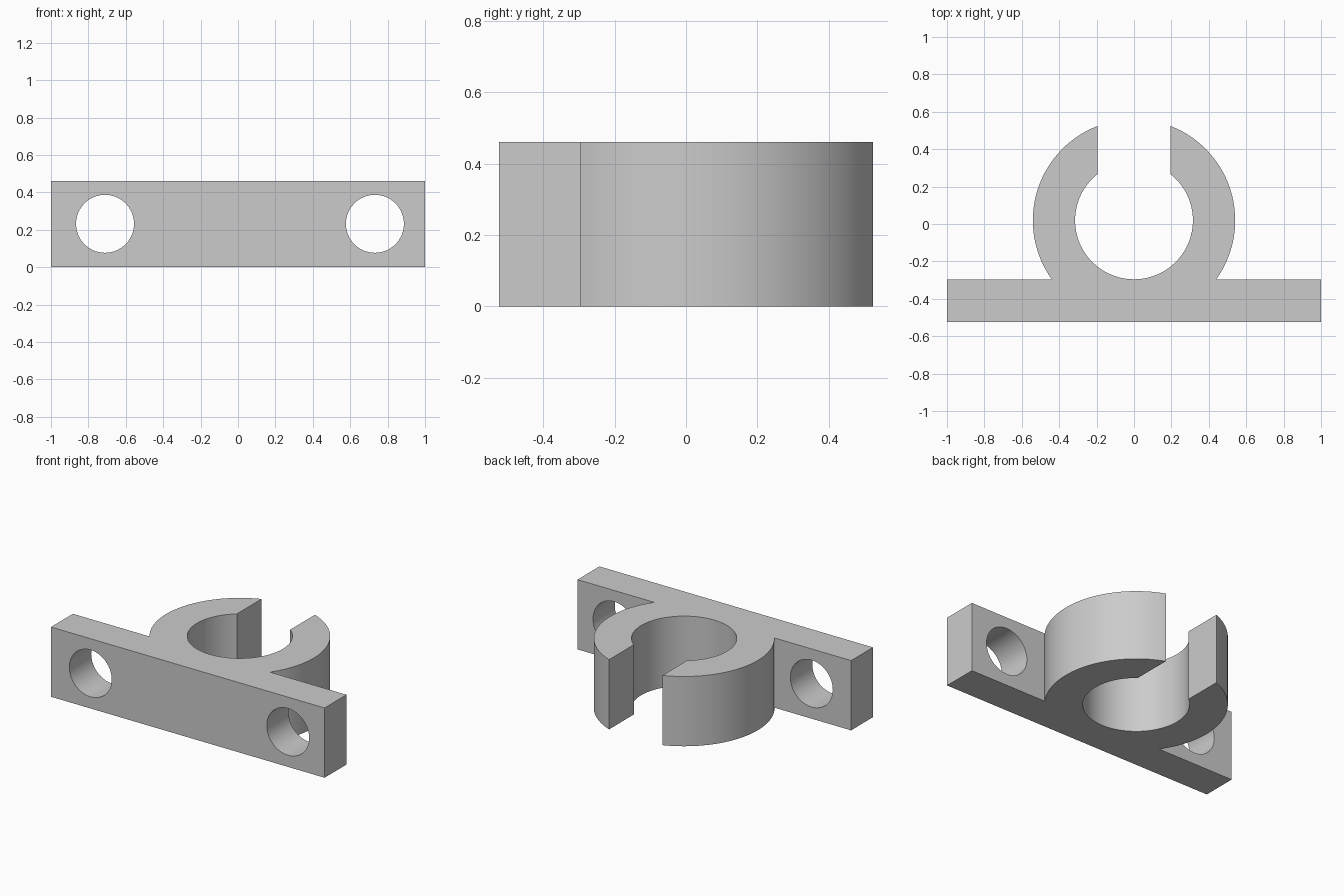
import bpy, bmesh
from math import sin, cos, pi, asin, acos

cube = bpy.data.objects.get("Cube")
if cube:
    bpy.data.objects.remove(cube, do_unlink=True)

HEIGHT = 0.461
BACK, FRONT = -0.2955, -0.524        # faces of the mounting plate
CENTRE_Y = 0.0194                    # ring centre
OUTER, INNER = 0.541, 0.315          # ring radii
SLOT = 0.195                         # half width of the ring opening

grey = bpy.data.materials.new("light grey")
grey.use_nodes = True
grey.diffuse_color = (0.6, 0.6, 0.6, 1)
grey.node_tree.nodes["Principled BSDF"].inputs["Base Color"].default_value = (0.6, 0.6, 0.6, 1)


def arc(radius, start, end, steps):
    angles = [start + (end - start) * i / steps for i in range(steps + 1)]
    return [(radius * cos(a), CENTRE_Y + radius * sin(a)) for a in angles]


# Outline: plate, right outer arc, slot, inner bore, slot, left outer arc
foot = asin((BACK - CENTRE_Y) / OUTER)
tip_out, tip_in = acos(SLOT / OUTER), acos(SLOT / INNER)
right_arc = arc(OUTER, foot, tip_out, 40)
bore = arc(INNER, tip_in, -pi - tip_in, 88)
left_arc = [(-x, y) for x, y in reversed(right_arc)]
outline = [(-1, FRONT), (1, FRONT), (1, BACK)] + right_arc + bore + left_arc + [(-1, BACK)]

# Extrude the outline into the clip body
bm = bmesh.new()
base = bm.faces.new([bm.verts.new((x, y, 0)) for x, y in outline])
top = bmesh.ops.extrude_face_region(bm, geom=[base], use_keep_orig=True)
bmesh.ops.translate(bm, vec=(0, 0, HEIGHT),
                    verts=[v for v in top["geom"] if isinstance(v, bmesh.types.BMVert)])
bmesh.ops.recalc_face_normals(bm, faces=bm.faces)
mesh = bpy.data.meshes.new("pipe_clip")
bm.to_mesh(mesh)
bm.free()
clip = bpy.data.objects.new("pipe_clip", mesh)
bpy.context.collection.objects.link(clip)
mesh.materials.append(grey)

# Drill the screw holes through the plate
bpy.context.view_layer.objects.active = clip
for x in (-0.711, 0.732):
    bpy.ops.mesh.primitive_cylinder_add(vertices=64, radius=0.155, depth=0.4,
                                        location=(x, (FRONT + BACK) / 2, 0.232),
                                        rotation=(pi / 2, 0, 0))
    drill = bpy.context.object
    drill.name = "screw_hole_cutter"
    drill.hide_render = True
    drill.data.materials.append(grey)
    cut = clip.modifiers.new("screw_hole", 'BOOLEAN')
    cut.operation = 'DIFFERENCE'
    cut.solver = 'EXACT'
    cut.object = drill
    bpy.context.view_layer.objects.active = clip
    bpy.ops.object.modifier_apply(modifier=cut.name)
    bpy.data.objects.remove(drill, do_unlink=True)

# Smooth the curved walls, keep the edges crisp
bpy.ops.object.select_all(action='DESELECT')
clip.select_set(True)
bpy.context.view_layer.objects.active = clip
bpy.ops.object.shade_smooth_by_angle(angle=pi / 6)
